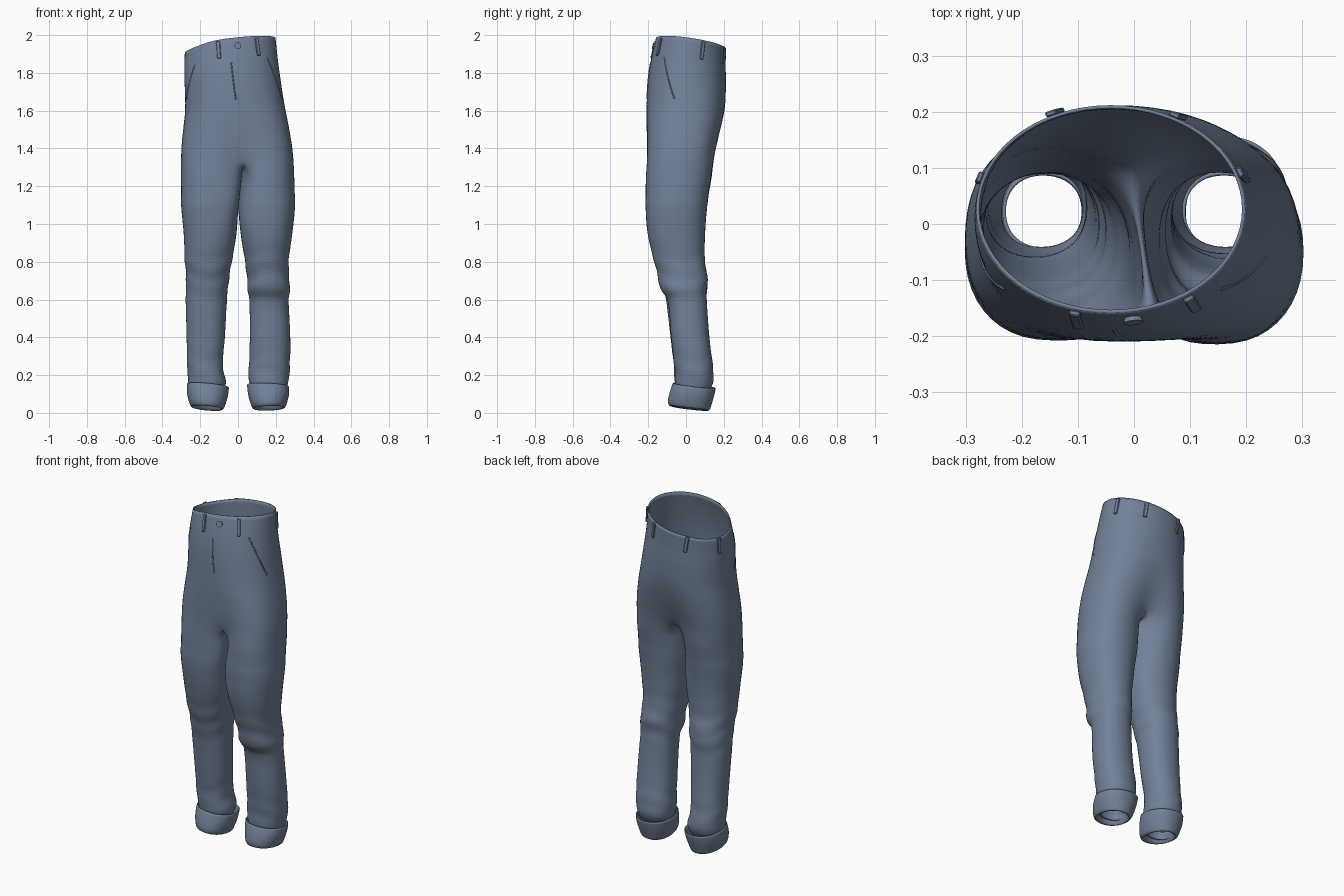
import bpy, bmesh
from math import sin, cos, pi, exp, radians, atan2
from mathutils import Vector, Matrix

if "Cube" in bpy.data.objects:
    bpy.data.objects.remove(bpy.data.objects["Cube"])

# Sections: z, x0, x1, y0, y1, squareness
TORSO = [(1.965, -.280, .197, -.157, .210, 2.0), (1.85, -.283, .210, -.185, .208, 2.1),
         (1.75, -.281, .225, -.200, .210, 2.2), (1.60, -.278, .250, -.208, .203, 2.4),
         (1.45, -.296, .281, -.213, .180, 2.7), (1.36, -.302, .293, -.214, .160, 2.8)]
# Leg sections: z, inner x, outer x, y0, y1 (x signed)
RIGHT = [(1.27, .020, .298, -.214, .138), (1.10, .005, .301, -.213, .112), (.95, .016, .286, -.202, .100),
         (.80, .040, .266, -.167, .098), (.72, .050, .269, -.146, .113), (.645, .054, .274, -.132, .106),
         (.61, .062, .266, -.098, .107), (.40, .065, .275, -.077, .122), (.23, .059, .272, -.058, .142),
         (.16, .060, .264, -.058, .144), (.10, .080, .250, -.045, .110), (.05, .087, .235, -.045, .090)]
LEFT = [(1.27, .016, -.303, -.207, .142), (1.10, .000, -.300, -.206, .112), (.95, -.010, -.286, -.190, .098),
        (.80, -.035, -.280, -.156, .096), (.71, -.050, -.273, -.132, .113), (.61, -.060, -.275, -.106, .106),
        (.40, -.072, -.270, -.080, .116), (.24, -.083, -.267, -.062, .132), (.16, -.064, -.262, -.058, .142),
        (.10, -.085, -.250, -.045, .110), (.05, -.090, -.235, -.045, .090)]
CUFF = [(.145, .050, .268, -.068, .155), (.10, .054, .271, -.084, .147), (.05, .068, .258, -.096, .131),
        (.022, .080, .248, -.090, .124), (.028, .090, .236, -.070, .108), (.085, .088, .232, -.045, .090)]

DENIM = bpy.data.materials.new("blue_grey_cloth")
DENIM.diffuse_color = (.17, .22, .315, 1)
DENIM.use_nodes = True
DENIM.node_tree.nodes["Principled BSDF"].inputs["Base Color"].default_value = DENIM.diffuse_color


def section(rows, z):
    """Smoothly interpolate a section table at height z."""
    z = max(min(z, rows[0][0]), rows[-1][0])
    i = next(k for k in range(len(rows) - 1) if z >= rows[k + 1][0])
    a, b = rows[i], rows[i + 1]
    p, q = rows[max(i - 1, 0)], rows[min(i + 2, len(rows) - 1)]
    h = b[0] - a[0]
    t = (z - a[0]) / h
    out = []
    for c in range(1, len(a)):
        m0 = (b[c] - p[c]) / (b[0] - p[0]) * h
        m1 = (q[c] - a[c]) / (q[0] - a[0]) * h
        out.append((2*t**3 - 3*t*t + 1)*a[c] + (t**3 - 2*t*t + t)*m0
                   + (3*t*t - 2*t**3)*b[c] + (t**3 - t*t)*m1)
    return out


def power(v, n):
    return (1 if v >= 0 else -1) * abs(v) ** (2 / n)


def torso_point(a, z):
    x0, x1, y0, y1, n = section(TORSO, z)
    x = (x0 + x1) / 2 + (x1 - x0) / 2 * power(cos(a), n)
    y = (y0 + y1) / 2 + (y1 - y0) / 2 * power(sin(a), n)
    # cleft between the legs, deeper at the back
    front = sin(a) < 0
    fade = max(0, (1.62 - z) / .26)
    x += (.035 if front else -.005) * fade * sin(a) ** 4
    depth = fade ** 1.5 * (.03 if front else .06)
    y -= (-1 if front else 1) * depth * exp(-((x - (.03 if front else -.01)) / .06) ** 2) * abs(sin(a))
    # slanted waistline
    w = min(1, max(0, (z - 1.7) / .25))
    return Vector((x, y, z + w * (.12 * x - .15 * y - .14 * max(0, -x - .12))))


def leg_point(sec, a, z, ripple=0):
    xi, xo, y0, y1 = sec
    k = 1 + ripple * sin(58 * z + 1.6 * sin(2 * a + xo * 5))
    # thighs press together towards the front
    n = 2.2
    if cos(a) < 0 and sin(a) < 0:
        n += .9 * min(1, max(0, (z - .85) / .3))
    x = (xi + xo) / 2 + (xo - xi) / 2 * power(cos(a), n) * k
    x -= .03 * min(1, max(0, (z - 1) / .2)) * sin(a) * max(0, -cos(a)) * 1.2
    return Vector((x, (y0 + y1) / 2 + (y1 - y0) / 2 * power(sin(a), n) * k, z))


def bridge(bm, r0, r1):
    n = len(r0)
    for i in range(n):
        bm.faces.new((r0[i], r0[(i + 1) % n], r1[(i + 1) % n], r1[i]))


def finish(bm, name, thick=0, sub=0):
    bmesh.ops.recalc_face_normals(bm, faces=bm.faces[:])
    me = bpy.data.meshes.new(name)
    bm.to_mesh(me)
    bm.free()
    me.shade_smooth()
    me.materials.append(DENIM)
    ob = bpy.data.objects.new(name, me)
    bpy.context.collection.objects.link(ob)
    if sub:
        ob.modifiers.new("smooth", 'SUBSURF').levels = sub
        ob.modifiers["smooth"].render_levels = sub
    if thick:
        s = ob.modifiers.new("cloth", 'SOLIDIFY')
        s.thickness, s.offset = thick, 0
    return ob


# Trousers: seat loft that splits into two leg lofts
bm = bmesh.new()
N, H = 32, 16
prev = None
for k in range(15):
    z = 1.965 - (1.965 - 1.36) * k / 14
    ring = [bm.verts.new(torso_point(-pi / 2 + 2 * pi * i / N, z)) for i in range(N)]
    if prev:
        bridge(bm, prev, ring)
    prev = ring
front, back = prev[0].co, prev[H].co
seam = []
for j in range(1, 8):
    p = front.lerp(back, j / 8)
    seam.append(bm.verts.new((p.x, p.y, p.z - .05 * sin(pi * j / 8))))
angles = [radians(-130 + 260 * j / H) for j in range(H + 1)] + [radians(130 + 12.5 * j) for j in range(1, 8)]
halves = ((RIGHT, prev[:H + 1]), (LEFT, [prev[-i % N] for i in range(H + 1)]))
for rows, half in halves:
    last = half + seam[::-1]
    for k in range(42):
        z = 1.27 - 1.22 * k / 41
        amp = .03 * exp(-((z - .72) / .12) ** 2) + .03 * exp(-((z - .25) / .07) ** 2)
        sec = section(rows, z)
        ring = [bm.verts.new(leg_point(sec, a, z, amp)) for a in angles]
        bridge(bm, last, ring)
        last = ring
crotch = [v for v in bm.verts if 1.15 < v.co.z < 1.5]
for _ in range(2):
    bmesh.ops.smooth_vert(bm, verts=crotch, factor=.4, use_axis_x=True, use_axis_y=True, use_axis_z=True)
finish(bm, "trousers", .006, 1)

# Turned-up cuffs
for side, s in (("right", 1), ("left", -1)):
    bm = bmesh.new()
    last = None
    for z, xi, xo, y0, y1 in CUFF:
        ring = []
        for i in range(24):
            p = leg_point((s * xi, s * xo, y0, y1), 2 * pi * i / 24, z)
            lift = (-.05 if z > .1 else .03) if s > 0 else .09
            p.z += -.12 * (p.y - .03) + lift * (abs(p.x) - .16)
            ring.append(bm.verts.new(p))
        if last:
            bridge(bm, last, ring)
        last = ring
    finish(bm, side + "_cuff", .006, 2)


def waist_angle(x, y):
    return atan2((y - .027) / .184, (x + .0415) / .2385)


def frame(a, z):
    """Surface position and axes (along, outward, up)."""
    p = torso_point(a, z)
    up = (torso_point(a, z + .02) - torso_point(a, z - .02)).normalized()
    along = (torso_point(a + .05, z) - torso_point(a - .05, z)).normalized()
    out = along.cross(up).normalized()
    return p, Matrix((along, out, out.cross(along))).transposed().to_4x4(), out


# Belt loops
for i, (x, y) in enumerate(((-.10, -.15), (.092, -.12), (-.27, .085), (.185, .09), (-.14, .2), (.07, .19))):
    p, rot, out = frame(waist_angle(x, y), 1.91)
    bm = bmesh.new()
    bmesh.ops.create_cube(bm, size=1, matrix=Matrix.Translation(p + out * .006) @ rot
                          @ Matrix.Diagonal((.02, .01, .095, 1)))
    bmesh.ops.bevel(bm, geom=bm.edges[:], offset=.0025, segments=1, affect='EDGES')
    finish(bm, "belt_loop_%d" % (i + 1)).data.shade_flat()

# Waist button
p, rot, out = frame(waist_angle(-.005, -.157), 1.92)
bm = bmesh.new()
bmesh.ops.create_cone(bm, cap_ends=True, segments=20, radius1=.018, radius2=.015, depth=.01,
                      matrix=Matrix.Translation(p + out * .005) @ rot @ Matrix.Rotation(pi / 2, 4, 'X'))
finish(bm, "waist_button").data.shade_flat()


# Fly and pocket seams: thin piping laid on the cloth
def piping(name, a0, z0, a1, z1):
    cu = bpy.data.curves.new(name, 'CURVE')
    cu.dimensions, cu.bevel_depth, cu.bevel_resolution = '3D', .004, 1
    cu.materials.append(DENIM)
    sp = cu.splines.new('POLY')
    sp.points.add(11)
    for i, pt in enumerate(sp.points):
        t = i / 11
        pt.co = (*(torso_point(radians(a0 + (a1 - a0) * t), z0 + (z1 - z0) * t)), 1)
    bpy.context.collection.objects.link(bpy.data.objects.new(name, cu))


piping("fly_seam", -90, 1.84, -89, 1.66)
piping("right_pocket_seam", -40, 1.86, -14, 1.66)
piping("left_pocket_seam", -140, 1.86, -166, 1.66)
